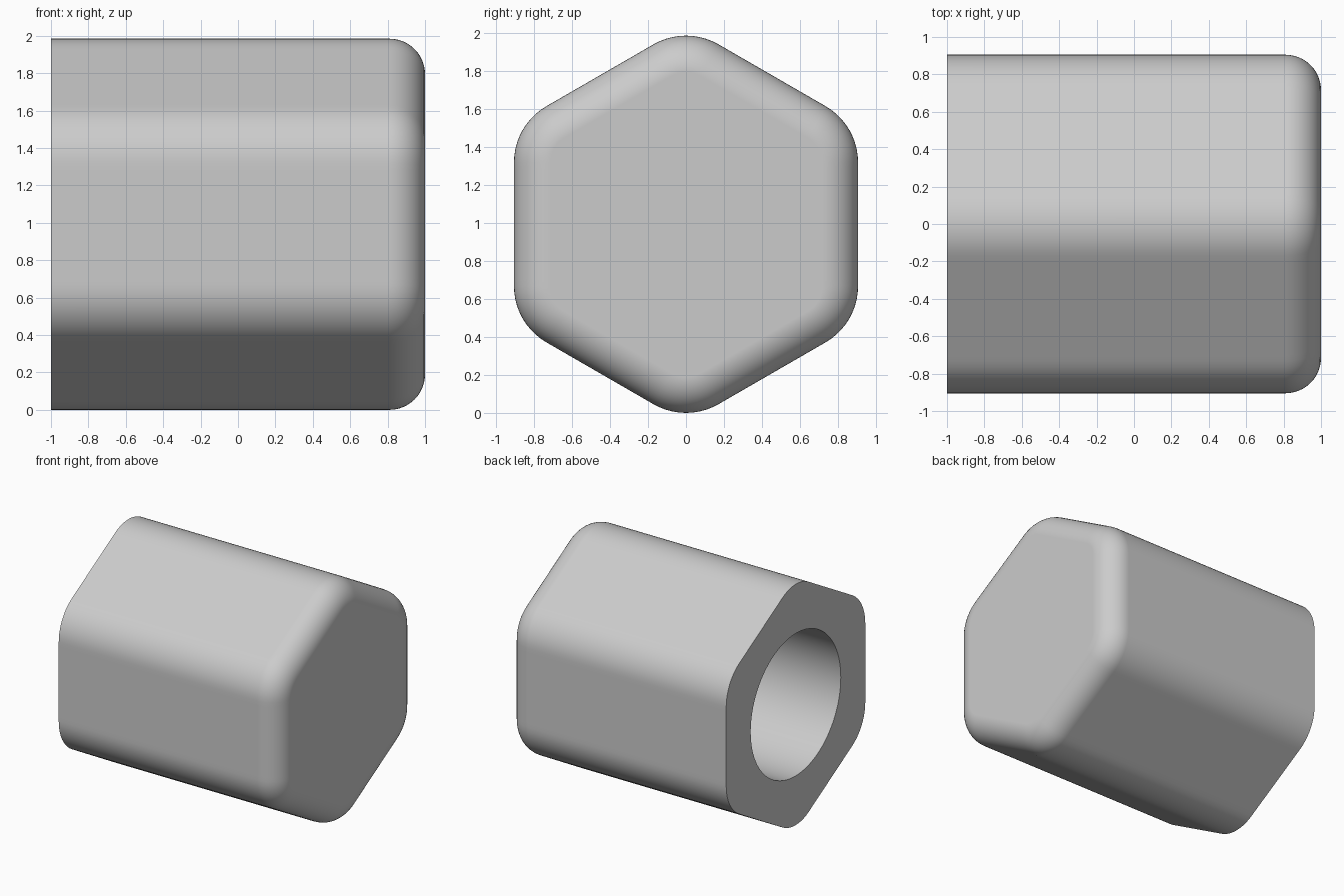
import bpy
import bmesh
from math import sin, cos, radians, pi
from mathutils import Vector

cube = bpy.data.objects.get("Cube")
if cube:
    bpy.data.objects.remove(cube, do_unlink=True)

FLAT = 0.905             # centre to a flat side
CORNER = 0.342           # radius of the long rounded corners
FILLET = 0.19            # radius of the closed end's edge
BORE, DEPTH = 0.586, 1.6
ARC, SIDE = 10, 18       # segments per corner and per flat
COUNT = 6 * (ARC + SIDE)
REACH = (FLAT - CORNER) / cos(pi / 6)
MID_Z = REACH + CORNER

grey = bpy.data.materials.new("light grey")
grey.use_nodes = True
colour = (0.6, 0.6, 0.6, 1)
grey.diffuse_color = colour
grey.node_tree.nodes["Principled BSDF"].inputs["Base Color"].default_value = colour


def hexagon(x, inset):
    """Rounded hexagon section, shrunk evenly by inset."""
    arcs = []
    for k in range(6):
        mid = pi / 2 + k * pi / 3
        centre = Vector((x, REACH * cos(mid), MID_Z + REACH * sin(mid)))
        angles = [mid + pi / 3 * (i / ARC - 0.5) for i in range(ARC + 1)]
        arcs.append([centre + (CORNER - inset) * Vector((0, cos(a), sin(a))) for a in angles])
    points = []
    for k, arc in enumerate(arcs):
        start, end = arc[-1], arcs[(k + 1) % 6][0]
        points += arc
        points += [start.lerp(end, i / SIDE) for i in range(1, SIDE)]
    return points


def circle(x, radius):
    """Round section with the same number of points as the hexagon."""
    angles = [pi / 2 + 2 * pi * (i - ARC / 2) / COUNT for i in range(COUNT)]
    return [Vector((x, radius * cos(a), MID_Z + radius * sin(a))) for a in angles]


# Sections from the floor of the bore, out over the rim, to the rounded end
sections = [circle(DEPTH - 1, BORE), circle(-1, BORE), hexagon(-1, 0)]
for step in range(13):
    a = radians(90 * step / 12)
    sections.append(hexagon(1 - FILLET + FILLET * sin(a), FILLET * (1 - cos(a))))

bm = bmesh.new()
rings = [[bm.verts.new(p) for p in section] for section in sections]
for a, b in zip(rings, rings[1:]):
    for i in range(COUNT):
        j = (i + 1) % COUNT
        bm.faces.new((a[i], a[j], b[j], b[i]))
bm.faces.new(rings[0])
bm.faces.new(rings[-1])
bmesh.ops.recalc_face_normals(bm, faces=bm.faces)

mesh = bpy.data.meshes.new("hexagonal_cap")
bm.to_mesh(mesh)
bm.free()
mesh.materials.append(grey)
cap = bpy.data.objects.new("hexagonal_cap", mesh)
bpy.context.collection.objects.link(cap)

# Smooth curves, crisp rim, and truly flat sides
bpy.ops.object.select_all(action="DESELECT")
cap.select_set(True)
bpy.context.view_layer.objects.active = cap
bpy.ops.object.shade_smooth_by_angle(angle=radians(30))
weighted = cap.modifiers.new("flat_sides", "WEIGHTED_NORMAL")
weighted.keep_sharp = True
